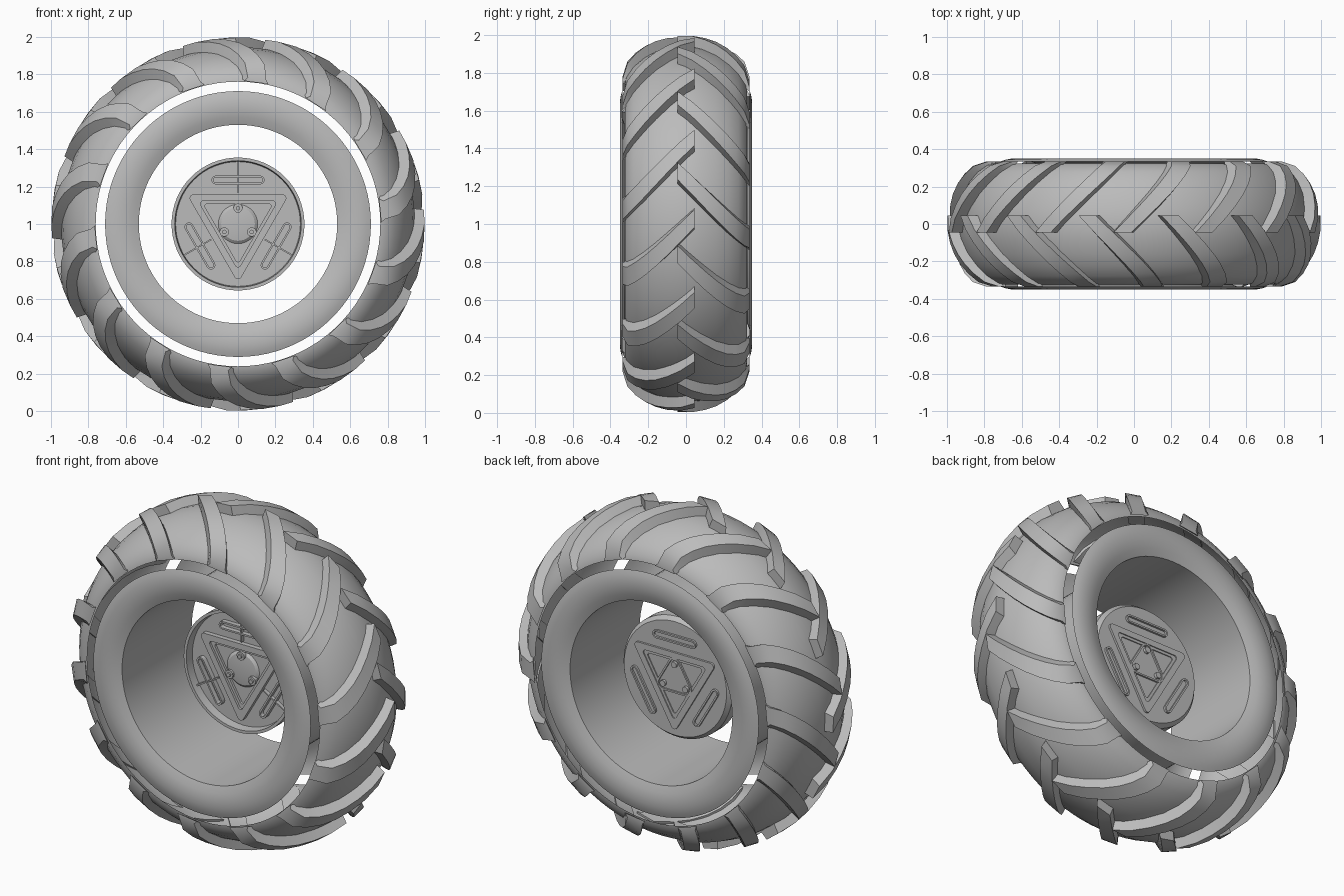
import bpy, bmesh
from math import sin, cos, pi, radians

cube = bpy.data.objects.get("Cube")
if cube:
    bpy.data.objects.remove(cube, do_unlink=True)

grey = bpy.data.materials.new("plain_grey")
grey.use_nodes = True
grey.diffuse_color = (0.5, 0.5, 0.5, 1)
grey.node_tree.nodes["Principled BSDF"].inputs["Base Color"].default_value = (0.5, 0.5, 0.5, 1)

parts = []


def place(name, mesh, turn=0.0):
    """Put a mesh on the axle, turned by an angle around it."""
    ob = bpy.data.objects.new(name, mesh)
    ob.location.z = 1
    ob.rotation_euler.y = -turn
    bpy.context.collection.objects.link(ob)
    parts.append(ob)
    return ob


def loft(name, loops, cap=False, wrap=False):
    """Skin a row of closed loops that have equal point counts."""
    bm = bmesh.new()
    rows = [[bm.verts.new(p) for p in loop] for loop in loops]
    n = len(rows[0])
    pairs = list(zip(rows, rows[1:]))
    if wrap:
        pairs.append((rows[-1], rows[0]))
    for a, b in pairs:
        for i in range(n):
            j = (i + 1) % n
            bm.faces.new((a[i], a[j], b[j], b[i]))
    if cap:
        bm.faces.new(rows[0])
        bm.faces.new(rows[-1])
    bmesh.ops.recalc_face_normals(bm, faces=bm.faces[:])
    mesh = bpy.data.meshes.new(name)
    bm.to_mesh(mesh)
    bm.free()
    mesh.materials.append(grey)
    return mesh


def lathe(name, profile, n=84, cap=False, wrap=False):
    """Turn a (radius, y) profile around the axle."""
    loops = [[(r * cos(2 * pi * i / n), y, r * sin(2 * pi * i / n)) for i in range(n)]
             for r, y in profile]
    return place(name, loft(name, loops, cap, wrap))


def at_y(outline, y):
    return [(x, y, z) for x, z in outline]


def solid(name, outline, y0, y1):
    return place(name, loft(name, [at_y(outline, y0), at_y(outline, y1)], cap=True))


def frame(name, outer, inner, y0, y1):
    loops = [at_y(outer, y0), at_y(outer, y1), at_y(inner, y1), at_y(inner, y0)]
    return place(name, loft(name, loops, wrap=True))


def rounded(corners, radius, seg=6):
    """Rounded outline: an arc about each (x, z, start angle, end angle)."""
    return [(x + radius * cos(a + (b - a) * k / seg), z + radius * sin(a + (b - a) * k / seg))
            for x, z, a, b in corners for k in range(seg + 1)]


def triangle(reach, radius, start):
    """Rounded triangle whose arc centres lie at the given reach."""
    angles = [start + k * 2 * pi / 3 for k in range(3)]
    return rounded([(reach * cos(a), reach * sin(a), a - pi / 3, a + pi / 3) for a in angles], radius)


def spun(outline, a):
    return [(x * cos(a) - z * sin(a), x * sin(a) + z * cos(a)) for x, z in outline]


# Tyre carcass, an open shell
half = [(0.76, 0.322), (0.79, 0.316), (0.84, 0.278), (0.88, 0.225), (0.913, 0.16), (0.935, 0.08)]
lathe("tyre_carcass", half + [(0.945, 0)] + [(r, -y) for r, y in reversed(half)])

# Tread lugs: (distance outwards, top radius, base radius)
STATIONS = [(-0.045, 0.995, 0.93), (0.03, 0.997, 0.93), (0.1, 0.985, 0.92), (0.16, 0.968, 0.90),
            (0.215, 0.943, 0.87), (0.265, 0.908, 0.83), (0.31, 0.862, 0.78), (0.335, 0.785, 0.765)]
COUNT = 14
for side, label, lead in ((-1, "front", 1.7), (1, "rear", -9.3)):
    loops = []
    for s, top, base in STATIONS:
        t = (s + 0.045) / 0.38
        mid = radians(-22 * t)
        wide, narrow = radians(3.5 + 1.3 * t), radians(2.7 + 0.9 * t)
        ring = ((base, -wide), (top, -narrow), (top, narrow), (base, wide))
        loops.append([(r * cos(mid + w), side * s, r * sin(mid + w)) for r, w in ring])
    lug = loft(label + "_lug", loops, cap=True)
    for k in range(COUNT):
        place(label + "_lug", lug, radians(lead) + 2 * pi * k / COUNT)

# Rim barrel with a rounded lip on each side
lip = [(0.71, 0.335), (0.685, 0.344), (0.65, 0.35), (0.61, 0.349), (0.57, 0.341), (0.53, 0.325)]
lathe("rim", lip + [(r, -y) for r, y in reversed(lip)])

# Hub cover: a dish, open to the front
FLOOR, BACK = 0.05, 0.1
lathe("hub_cover", [(0.1, FLOOR), (0.333, FLOOR), (0.338, 0), (0.355, 0),
                    (0.355, 0.075), (0.335, BACK), (0.1, BACK)], 64, cap=True)

# Triangular ridges, slots and ribs on both faces
down = -pi / 2
for label, y0, y1 in (("front", FLOOR, 0.022), ("rear", BACK, 0.112)):
    frame(label + "_triangle_ridge", triangle(0.275, 0.02, down), triangle(0.215, 0.015, down), y0, y1)
    step = y0 + (y1 - y0) * 0.5
    frame(label + "_triangle_step", triangle(0.22, 0.015, down), triangle(0.19, 0.012, down), y0, step)
    for k in range(3):
        a = k * 2 * pi / 3
        ends = [(0.118, 0.235, -pi / 2, pi / 2), (-0.118, 0.235, pi / 2, 3 * pi / 2)]
        frame(label + "_slot_edge", spun(rounded(ends, 0.024), a), spun(rounded(ends, 0.014), a), y0, y1)

for k in range(3):
    strip = [(-0.004, 0.165), (0.004, 0.165), (0.004, 0.337), (-0.004, 0.337)]
    solid("radial_rib", spun(strip, k * 2 * pi / 3), FLOOR, 0.028)

# Centre boss, rear mounting outline and bolts
lathe("centre_boss", [(0.105, FLOOR), (0.09, 0.038), (0.05, 0.033)], 32, cap=True)
frame("rear_mount_edge", triangle(0.085, 0.04, pi / 2), triangle(0.085, 0.03, pi / 2), BACK, 0.11)
for k in range(3):
    a = pi / 2 + k * 2 * pi / 3
    spot = [(0.085 * cos(a), 0.085 * sin(a), 0, 2 * pi * 11 / 12)]
    solid("front_bolt", rounded(spot, 0.025, 11), FLOOR, 0.022)
    solid("front_bolt_tip", rounded(spot, 0.012, 11), 0.024, 0.012)
    solid("rear_bolt", rounded(spot, 0.018, 11), BACK, 0.116)

# Smooth the curved surfaces, keep the edges sharp
bpy.ops.object.select_all(action='DESELECT')
for ob in parts:
    ob.select_set(True)
bpy.context.view_layer.objects.active = parts[0]
bpy.ops.object.shade_smooth_by_angle(angle=radians(30))
